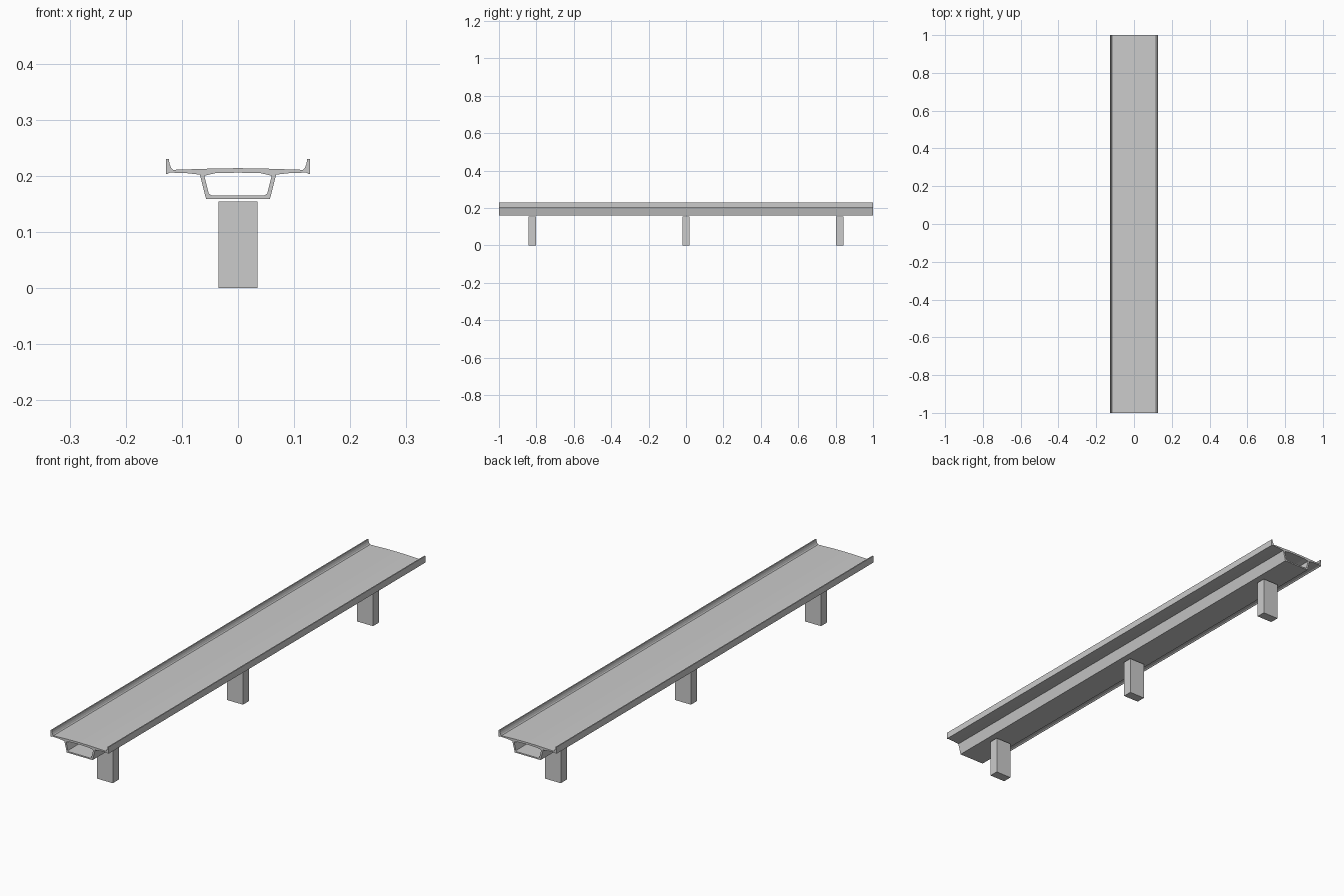
import bpy, math

if "Cube" in bpy.data.objects:
    bpy.data.objects.remove(bpy.data.objects["Cube"])


def mirrored(half):
    """Close a right-hand half outline (top centre to bottom centre) with its mirror."""
    return half + [(-x, z) for x, z in reversed(half) if abs(x) > 1e-6]


# Right half of the girder section: cambered road, kerb, parapet, cantilever, web
outer = mirrored([
    (0, 0.2135), (0.045, 0.2128), (0.116, 0.2105), (0.119, 0.2135), (0.122, 0.221),
    (0.1235, 0.230), (0.128, 0.230), (0.128, 0.2035), (0.125, 0.2035),
    (0.122, 0.2055), (0.095, 0.205), (0.068, 0.202), (0.057, 0.159), (0, 0.159)])

# Right half of the hollow core
core = mirrored([
    (0, 0.2055), (0.041, 0.2045), (0.060, 0.200), (0.052, 0.168),
    (0.046, 0.1645), (0, 0.1645)])

# Hollow box girder deck, extruded along the full length
curve = bpy.data.curves.new("bridge_deck", 'CURVE')
curve.dimensions = '2D'
curve.fill_mode = 'BOTH'
curve.extrude = 1.0
for outline in (outer, core):
    spline = curve.splines.new('POLY')
    spline.points.add(len(outline) - 1)
    for point, (x, z) in zip(spline.points, outline):
        point.co = (x, z, 0, 1)
    spline.use_cyclic_u = True
deck = bpy.data.objects.new("bridge_deck", curve)
deck.rotation_euler.x = math.pi / 2
bpy.context.collection.objects.link(deck)
bpy.context.view_layer.objects.active = deck
deck.select_set(True)
bpy.ops.object.convert(target='MESH')
bpy.ops.object.transform_apply(rotation=True)
bpy.ops.object.shade_flat()

# Three rectangular piers, just short of the girder
for name, y in (("front_pier", -0.822), ("middle_pier", 0), ("back_pier", 0.822)):
    bpy.ops.mesh.primitive_cube_add(size=1, location=(0, y, 0.077))
    pier = bpy.context.object
    pier.name = name
    pier.scale = (0.07, 0.038, 0.154)
    bpy.ops.object.transform_apply(location=False, scale=True)
